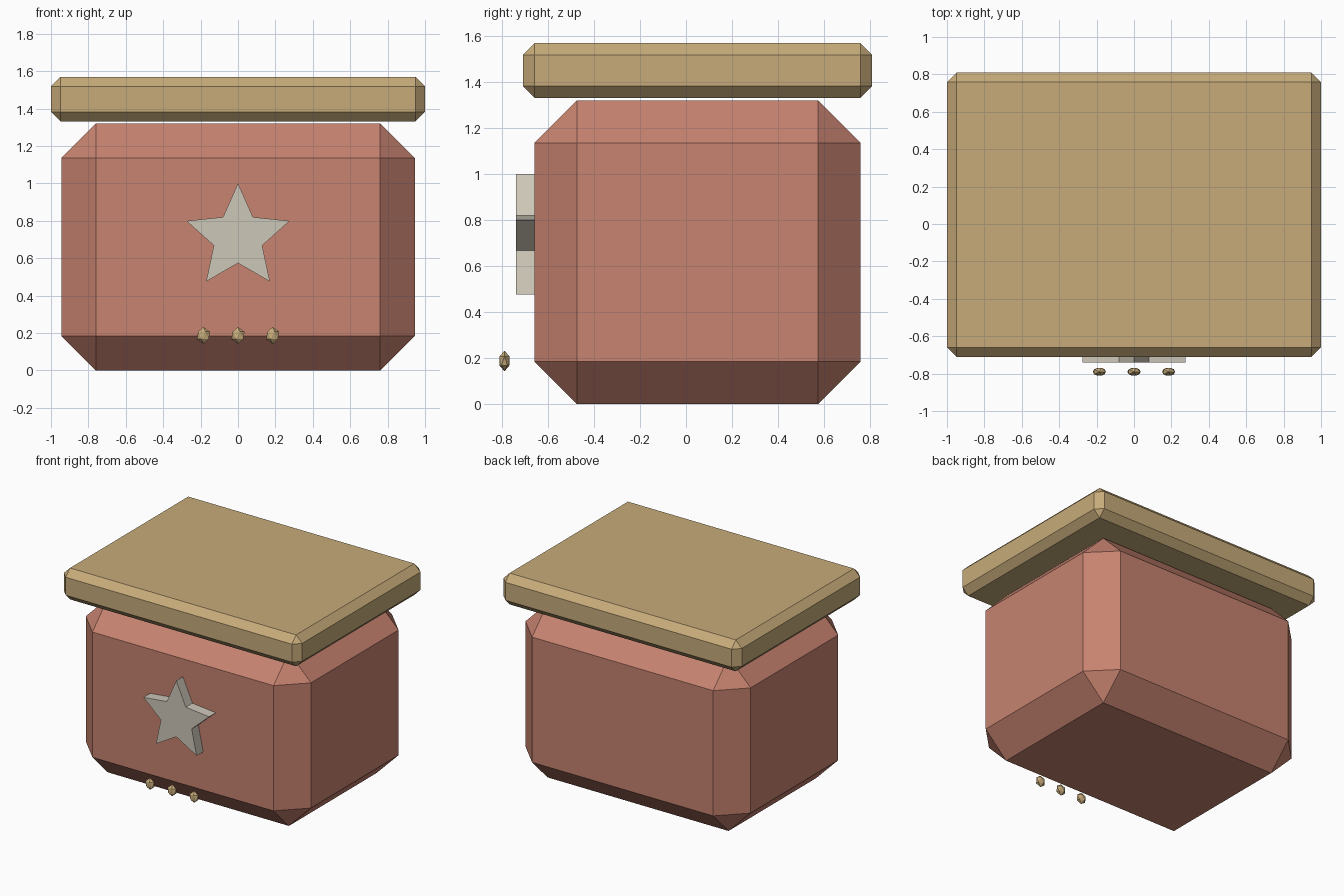
import bpy, bmesh, math
from mathutils import Matrix

if "Cube" in bpy.data.objects:
    bpy.data.objects.remove(bpy.data.objects["Cube"])


def material(name, srgb):
    lin = [((c / 255 + 0.055) / 1.055) ** 2.4 for c in srgb]
    mat = bpy.data.materials.new(name)
    mat.diffuse_color = (*lin, 1)
    mat.use_nodes = True
    mat.node_tree.nodes["Principled BSDF"].inputs["Base Color"].default_value = mat.diffuse_color
    return mat


CLAY = material("clay_red", (199, 131, 112))
TAN = material("tan", (199, 171, 122))
GREY = material("warm_grey", (206, 199, 185))


def finish(name, bm, mat):
    bmesh.ops.recalc_face_normals(bm, faces=bm.faces)
    mesh = bpy.data.meshes.new(name)
    bm.to_mesh(mesh)
    bm.free()
    mesh.materials.append(mat)
    obj = bpy.data.objects.new(name, mesh)
    bpy.context.collection.objects.link(obj)
    return obj


def chamfered_box(name, size, centre, chamfer, mat):
    bm = bmesh.new()
    bmesh.ops.create_cube(bm, size=1, matrix=Matrix.Translation(centre) @ Matrix.Diagonal((*size, 1)))
    bmesh.ops.bevel(bm, geom=bm.edges[:], offset=chamfer, offset_type='OFFSET',
                    segments=1, affect='EDGES', profile=0.5)
    return finish(name, bm, mat)


# Body and overhanging lid, separated by a thin gap
chamfered_box("body", (1.89, 1.42, 1.32), (0, 0.05, 0.66), 0.185, CLAY)
chamfered_box("lid", (2.0, 1.52, 0.238), (0, 0.05, 1.451), 0.051, TAN)

# Raised five-pointed star on the front
bm = bmesh.new()
ring = []
for i in range(10):
    r = 0.29 if i % 2 == 0 else 0.136
    a = math.pi / 2 + i * math.pi / 5
    ring.append(bm.verts.new((r * math.cos(a), -0.74, 0.71 + r * math.sin(a))))
face = bm.faces.new(ring)
extruded = bmesh.ops.extrude_face_region(bm, geom=[face], use_keep_orig=True)
bmesh.ops.translate(bm, vec=(0, 0.08, 0),
                    verts=[v for v in extruded["geom"] if isinstance(v, bmesh.types.BMVert)])
finish("star", bm, GREY)

# Three small faceted beads in front of the lower edge
for label, x in (("left", -0.185), ("middle", 0), ("right", 0.185)):
    bm = bmesh.new()
    bmesh.ops.create_icosphere(bm, subdivisions=1, radius=1,
                               matrix=Matrix.Translation((x, -0.79, 0.187))
                               @ Matrix.Diagonal((0.039, 0.025, 0.045, 1)))
    finish("bead_" + label, bm, TAN)
